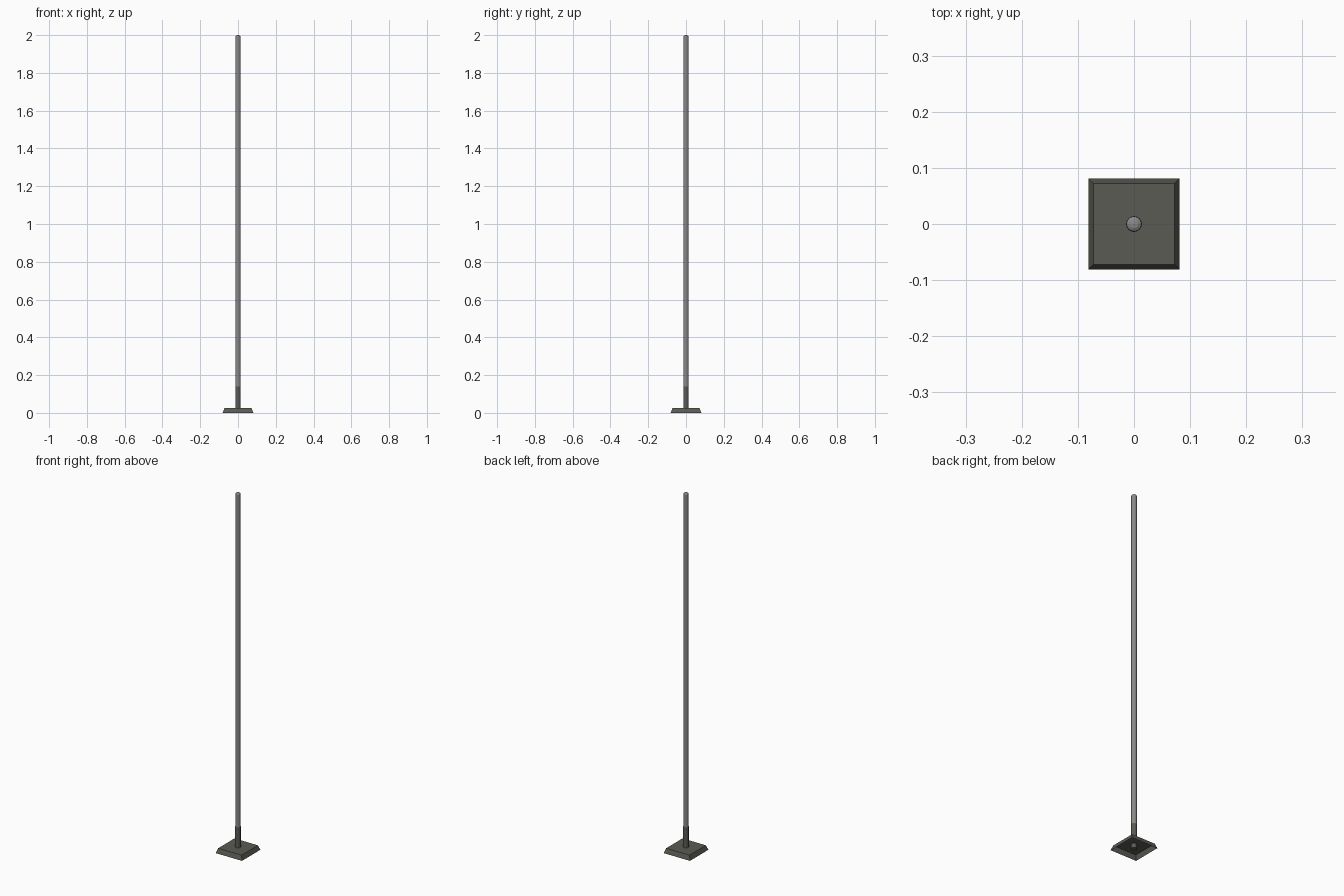
import bpy, bmesh, math

if "Cube" in bpy.data.objects:
    bpy.data.objects.remove(bpy.data.objects["Cube"])


def material(name, rgb):
    m = bpy.data.materials.new(name)
    m.diffuse_color = (*rgb, 1)
    m.use_nodes = True
    m.node_tree.nodes["Principled BSDF"].inputs["Base Color"].default_value = m.diffuse_color
    return m


def finish(name, bm, mat, smooth=False):
    bmesh.ops.recalc_face_normals(bm, faces=bm.faces)
    me = bpy.data.meshes.new(name)
    bm.to_mesh(me)
    bm.free()
    ob = bpy.data.objects.new(name, me)
    bpy.context.collection.objects.link(ob)
    me.materials.append(mat)
    for p in me.polygons:
        p.use_smooth = smooth
    return ob


def lathe(name, profile, mat, sides=16):
    """Stack of rings (radius, z), radius 0 closes with a point."""
    bm = bmesh.new()
    rings = []
    for r, z in profile:
        if r == 0:
            rings.append([bm.verts.new((0, 0, z))] * sides)
        else:
            rings.append([bm.verts.new((r * math.cos(2 * math.pi * i / sides),
                                        r * math.sin(2 * math.pi * i / sides), z))
                          for i in range(sides)])
    for a, b in zip(rings, rings[1:]):
        for i in range(sides):
            j = (i + 1) % sides
            bm.faces.new(list(dict.fromkeys((a[i], a[j], b[j], b[i]))))
    return finish(name, bm, mat)


steel = material("light grey metal", (0.25, 0.25, 0.25))
dark = material("dark olive grey", (0.105, 0.105, 0.09))

# Base plate: tapered square shell, open underneath
bm = bmesh.new()
low, high = ([bm.verts.new((h * x, h * y, z)) for x, y in ((-1, -1), (1, -1), (1, 1), (-1, 1))]
             for h, z in ((0.081, 0), (0.072, 0.026)))
for i in range(4):
    j = (i + 1) % 4
    bm.faces.new((low[i], low[j], high[j], high[i]))
bm.faces.new(high)
finish("base_plate", bm, dark)

# Dark socket at the foot of the pole, running down inside the base
lathe("pole_socket", [(0, 0.002), (0.0142, 0.002), (0.0142, 0.14), (0.0135, 0.14)], dark)

# Pole with a softly domed tip
R = 0.0138
tip = [(R * math.cos(a), 1.993 + 0.007 * math.sin(a)) for a in (0, 0.5, 1.0)]
lathe("pole", [(R, 0.13)] + tip + [(0, 2.0)], steel)
